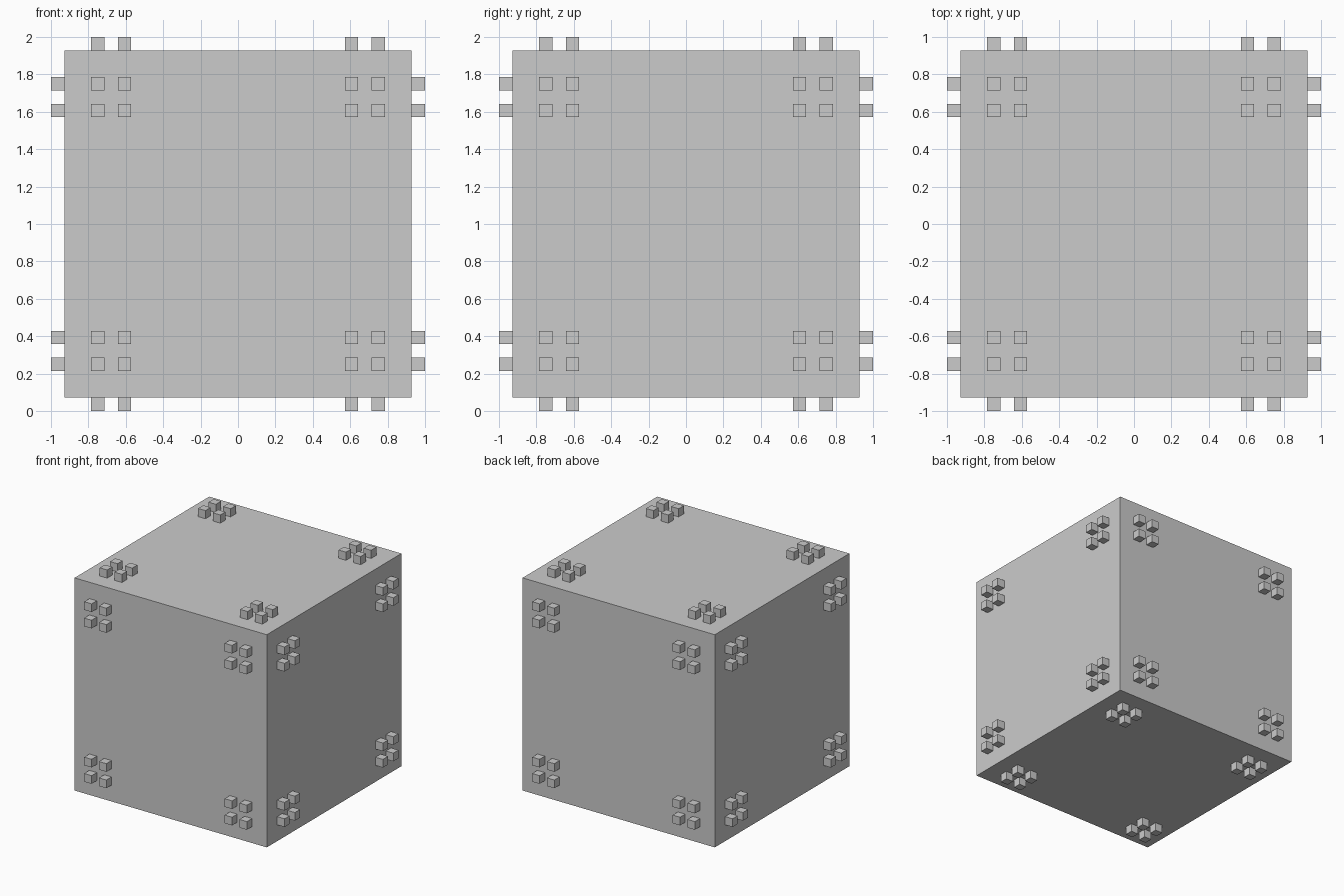
import bpy, bmesh
from math import pi
from mathutils import Euler, Matrix, Vector

default = bpy.data.objects.get("Cube")
if default:
    bpy.data.objects.remove(default, do_unlink=True)

UNIT = 1 / 14                       # edge of one stud
HALF = 13 * UNIT                    # half the body's edge
OFFSETS = [s * k * UNIT for s in (-1, 1) for k in (8.5, 10.5)]
CENTRE = Matrix.Translation((0, 0, 1))


def make_boxes(name, size, places):
    """One object made of equal cubes at the given places."""
    bm = bmesh.new()
    for place in places:
        bmesh.ops.create_cube(bm, size=size, matrix=place)
    mesh = bpy.data.meshes.new(name)
    bm.to_mesh(mesh)
    bm.free()
    obj = bpy.data.objects.new(name, mesh)
    bpy.context.collection.objects.link(obj)
    return obj


# Main block
make_boxes("body", 2 * HALF, [CENTRE])

# Four clusters of four studs on each side, turned from the top
SIDES = {
    "top": (0, 0, 0),
    "bottom": (pi, 0, 0),
    "front": (pi / 2, 0, 0),
    "back": (-pi / 2, 0, 0),
    "left": (0, pi / 2, 0),
    "right": (0, -pi / 2, 0),
}
for side, angles in SIDES.items():
    turn = CENTRE @ Euler(angles).to_matrix().to_4x4()
    places = [turn @ Matrix.Translation(Vector((u, v, HALF + UNIT / 2)))
              for u in OFFSETS for v in OFFSETS]
    make_boxes(side + "_studs", UNIT, places)
